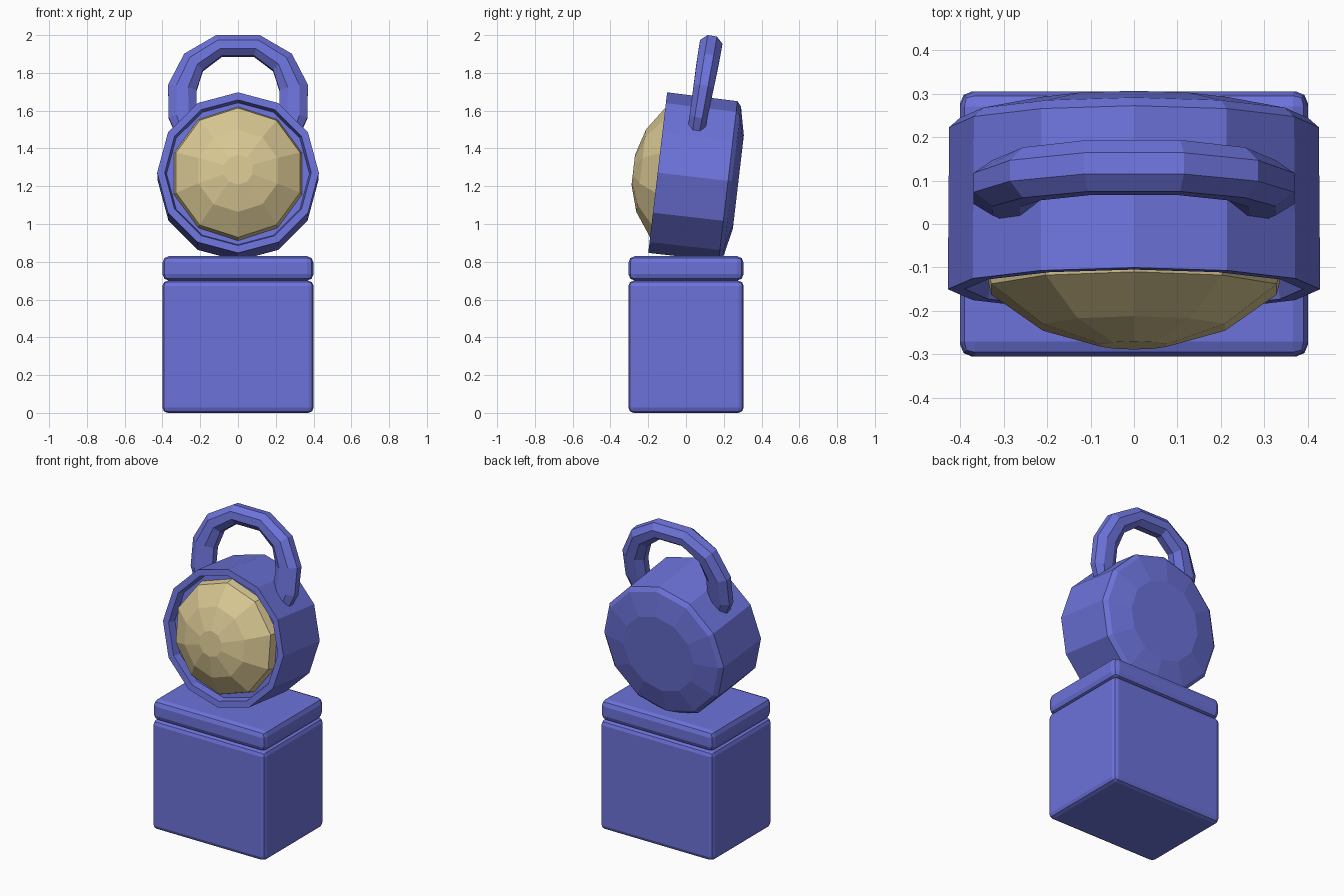
import bpy, bmesh, math
from mathutils import Vector

if "Cube" in bpy.data.objects:
    bpy.data.objects.remove(bpy.data.objects["Cube"])


def material(name, rgb):
    m = bpy.data.materials.new(name)
    m.diffuse_color = (*rgb, 1.0)
    m.use_nodes = True
    m.node_tree.nodes["Principled BSDF"].inputs["Base Color"].default_value = m.diffuse_color
    return m


BLUE = material("periwinkle_blue", (0.15, 0.17, 0.70))
CREAM = material("warm_cream", (0.69, 0.57, 0.29))


def finish(name, bm, mat):
    bmesh.ops.recalc_face_normals(bm, faces=bm.faces)
    me = bpy.data.meshes.new(name)
    bm.to_mesh(me)
    bm.free()
    me.materials.append(mat)
    ob = bpy.data.objects.new(name, me)
    bpy.context.collection.objects.link(ob)
    return ob


def block(name, size, z0, z1, bevel):
    bm = bmesh.new()
    bmesh.ops.create_cube(bm, size=1)
    for v in bm.verts:
        v.co = Vector((v.co.x * size[0], v.co.y * size[1],
                       (z0 + z1) / 2 + v.co.z * (z1 - z0)))
    bmesh.ops.bevel(bm, geom=bm.edges[:], offset=bevel, segments=2,
                    profile=0.5, affect='EDGES')
    return finish(name, bm, BLUE)


def skin(name, rings, mat):
    """Join a list of point rings with quads and cap both ends."""
    bm = bmesh.new()
    rows = [[bm.verts.new(p) for p in ring] for ring in rings]
    n = len(rows[0])
    for a, b in zip(rows, rows[1:]):
        for i in range(n):
            j = (i + 1) % n
            bm.faces.new((a[i], a[j], b[j], b[i]))
    bm.faces.new(rows[0])
    bm.faces.new(rows[-1])
    return finish(name, bm, mat)


# Head axis, leaning back slightly
TILT = math.radians(6.7)
UP = Vector((0, math.sin(TILT), math.cos(TILT)))
BACK = Vector((0, math.cos(TILT), -math.sin(TILT)))
FRONT_CENTRE = Vector((0, -0.15, 1.272))


def lathe(name, profile, sides, mat):
    """Profile of (radius, distance behind the front rim), first vertex on top."""
    rings = []
    for r, d in profile:
        ring = []
        for i in range(sides):
            t = 2 * math.pi * i / sides
            ring.append(FRONT_CENTRE + Vector((r * math.sin(t), 0, 0))
                        + UP * (r * math.cos(t)) + BACK * d)
        rings.append(ring)
    return skin(name, rings, mat)


# Base and its cap slab
block("base_block", (0.80, 0.61), 0.0, 0.70, 0.028)
block("base_cap", (0.80, 0.61), 0.70, 0.83, 0.035)

# Lamp head with recessed front and shallow domed back
lathe("lamp_head", [(0.355, 0.05), (0.378, 0.05), (0.388, 0.0), (0.428, 0.0),
                    (0.425, 0.375), (0.40, 0.397), (0.25, 0.43)], 12, BLUE)

# Faceted lens
lathe("lens", [(0.08, -0.13), (0.22, -0.088), (0.345, 0.0), (0.358, 0.055)],
      10, CREAM)

# Carrying handle: half path (x, z, half width), mirrored
half = [(0.275, 1.49, 0.055), (0.293, 1.57, 0.076), (0.295, 1.72, 0.076),
        (0.235, 1.855, 0.066), (0.10, 1.942, 0.057)]
path = [(-x, z, w) for x, z, w in half] + half[::-1]
LEAN = Vector((0, 0.17, 1)).normalized()
DEPTH = Vector((0, 1, -0.17)).normalized()


def on_path(i):
    x, z, _ = path[max(0, min(i, len(path) - 1))]
    return Vector((x, 0.055 + (z - 1.5) * 0.17, z))


rings = []
for i, (_, _, w) in enumerate(path):
    tangent = (on_path(i + 1) - on_path(i - 1)).normalized()
    side = tangent.cross(DEPTH).normalized()
    depth = 0.045 + 0.015 * min(1, (path[i][1] - 1.49) / 0.4)
    ring = []
    for k in range(8):
        t = 2 * math.pi * (k + 0.5) / 8
        ring.append(on_path(i) + side * (w * math.cos(t) / math.cos(math.pi / 8))
                    + DEPTH * (depth * math.sin(t) / math.cos(math.pi / 8)))
    rings.append(ring)
skin("handle", rings, BLUE)
